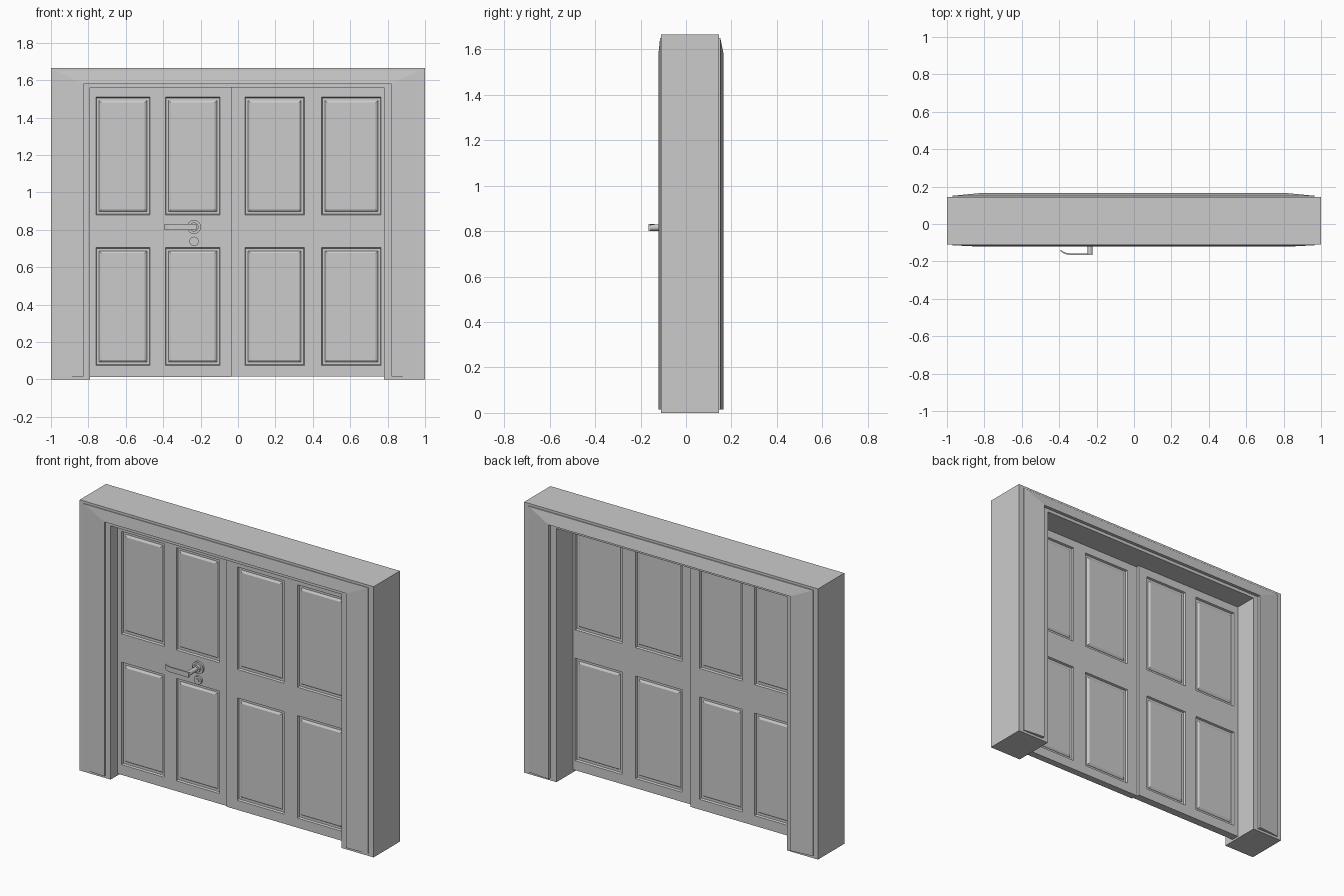
import bpy, bmesh, math
from mathutils import Matrix

if "Cube" in bpy.data.objects:
    bpy.data.objects.remove(bpy.data.objects["Cube"])

X0, X1, SPLIT, TOP = -0.79, 0.78, -0.035, 1.56


def finish(name, bm, smooth=False):
    bmesh.ops.recalc_face_normals(bm, faces=bm.faces[:])
    me = bpy.data.meshes.new(name)
    bm.to_mesh(me)
    bm.free()
    ob = bpy.data.objects.new(name, me)
    bpy.context.collection.objects.link(ob)
    if smooth:
        bpy.context.view_layer.objects.active = ob
        ob.select_set(True)
        bpy.ops.object.shade_smooth_by_angle(angle=math.radians(35))
        ob.select_set(False)
    return ob


def extrude_profile(name, pts, vec, smooth=False):
    bm = bmesh.new()
    f = bm.faces.new([bm.verts.new(p) for p in pts])
    r = bmesh.ops.extrude_face_region(bm, geom=[f], use_keep_orig=True)
    vs = [g for g in r["geom"] if isinstance(g, bmesh.types.BMVert)]
    bmesh.ops.translate(bm, verts=vs, vec=vec)
    return finish(name, bm, smooth)


# Door frame: inverted U
outline = [(-1, 0), (X0, 0), (X0, TOP), (X1, TOP), (X1, 0), (1, 0), (1, 1.665), (-1, 1.665)]
extrude_profile("door_frame", [(x, -0.11, z) for x, z in outline], (0, 0.255, 0))


# Sloped casing swept around the frame on each side
def casing(name, y_base, y_out, y_in):
    bm = bmesh.new()
    outer = [(-0.97, 0.015), (-0.97, 1.65), (0.965, 1.65), (0.965, 0.015)]
    inner = [(-0.825, 0.015), (-0.825, 1.58), (0.82, 1.58), (0.82, 0.015)]
    rings = []
    for (ox, oz), (ix, iz) in zip(outer, inner):
        section = [(ox, y_base, oz), (ox, y_out, oz), (ix, y_in, iz), (ix, y_base, iz)]
        rings.append([bm.verts.new(p) for p in section])
    for a, b in zip(rings, rings[1:]):
        for i in range(4):
            j = (i + 1) % 4
            bm.faces.new((a[i], a[j], b[j], b[i]))
    bm.faces.new(rings[0])
    bm.faces.new(rings[-1])
    finish(name, bm)


casing("front_casing", -0.109, -0.114, -0.121)
casing("back_casing", 0.144, 0.151, 0.165)


# Door leaves: slab with four raised-and-fielded panels on both faces
def leaf(name, xs, y0, y1, z0):
    zs = [z0, 0.075, 0.705, 0.88, 1.51, TOP]
    bm = bmesh.new()
    grid = [[bm.verts.new((x, y0, z)) for z in zs] for x in xs]
    faces = [bm.faces.new((grid[i][k], grid[i + 1][k], grid[i + 1][k + 1], grid[i][k + 1]))
             for i in range(5) for k in range(5)]
    r = bmesh.ops.extrude_face_region(bm, geom=faces, use_keep_orig=True)
    vs = [g for g in r["geom"] if isinstance(g, bmesh.types.BMVert)]
    bmesh.ops.translate(bm, verts=vs, vec=(0, y1 - y0, 0))
    bmesh.ops.recalc_face_normals(bm, faces=bm.faces[:])
    cx = [(xs[1] + xs[2]) / 2, (xs[3] + xs[4]) / 2]
    panels = []
    for f in bm.faces:
        c = f.calc_center_median()
        if (abs(f.normal.y) > 0.9 and min(abs(c.x - x) for x in cx) < 0.01
                and min(abs(c.z - z) for z in (0.39, 1.195)) < 0.01):
            panels.append(f)
    for thick, depth in ((0.006, -0.012), (0.019, 0), (0.003, 0.004), (0.014, 0.006)):
        bmesh.ops.inset_individual(bm, faces=panels, thickness=thick, depth=depth)
    finish(name, bm)


leaf("left_leaf", [X0, -0.76, -0.47, -0.388, -0.095, SPLIT], -0.045, 0.004, 0.012)
leaf("right_leaf", [SPLIT, 0.037, 0.355, 0.447, 0.765, X1], -0.06, -0.016, 0.016)


# Handle hardware
def disc(name, x, z, r, ya, yb):
    bm = bmesh.new()
    m = Matrix.Translation((x, (ya + yb) / 2, z)) @ Matrix.Rotation(math.pi / 2, 4, "X")
    bmesh.ops.create_cone(bm, cap_ends=True, segments=32, radius1=r, radius2=r,
                          depth=abs(yb - ya), matrix=m)
    finish(name, bm, True)


disc("handle_rose", -0.235, 0.815, 0.037, -0.04, -0.058)
disc("handle_collar", -0.235, 0.815, 0.024, -0.05, -0.075)
disc("handle_stem", -0.235, 0.815, 0.014, -0.05, -0.163)
disc("lock_rose", -0.235, 0.738, 0.025, -0.04, -0.058)
disc("lock_cylinder", -0.235, 0.738, 0.012, -0.05, -0.063)

# Curved lever, extruded upward
path = [(-0.221, -0.161), (-0.345, -0.161), (-0.362, -0.158), (-0.378, -0.152), (-0.392, -0.142)]
lever = [(x, y - 0.004, 0.8) for x, y in path] + [(x, y + 0.004, 0.8) for x, y in reversed(path)]
extrude_profile("handle_lever", lever, (0, 0, 0.031), True)
